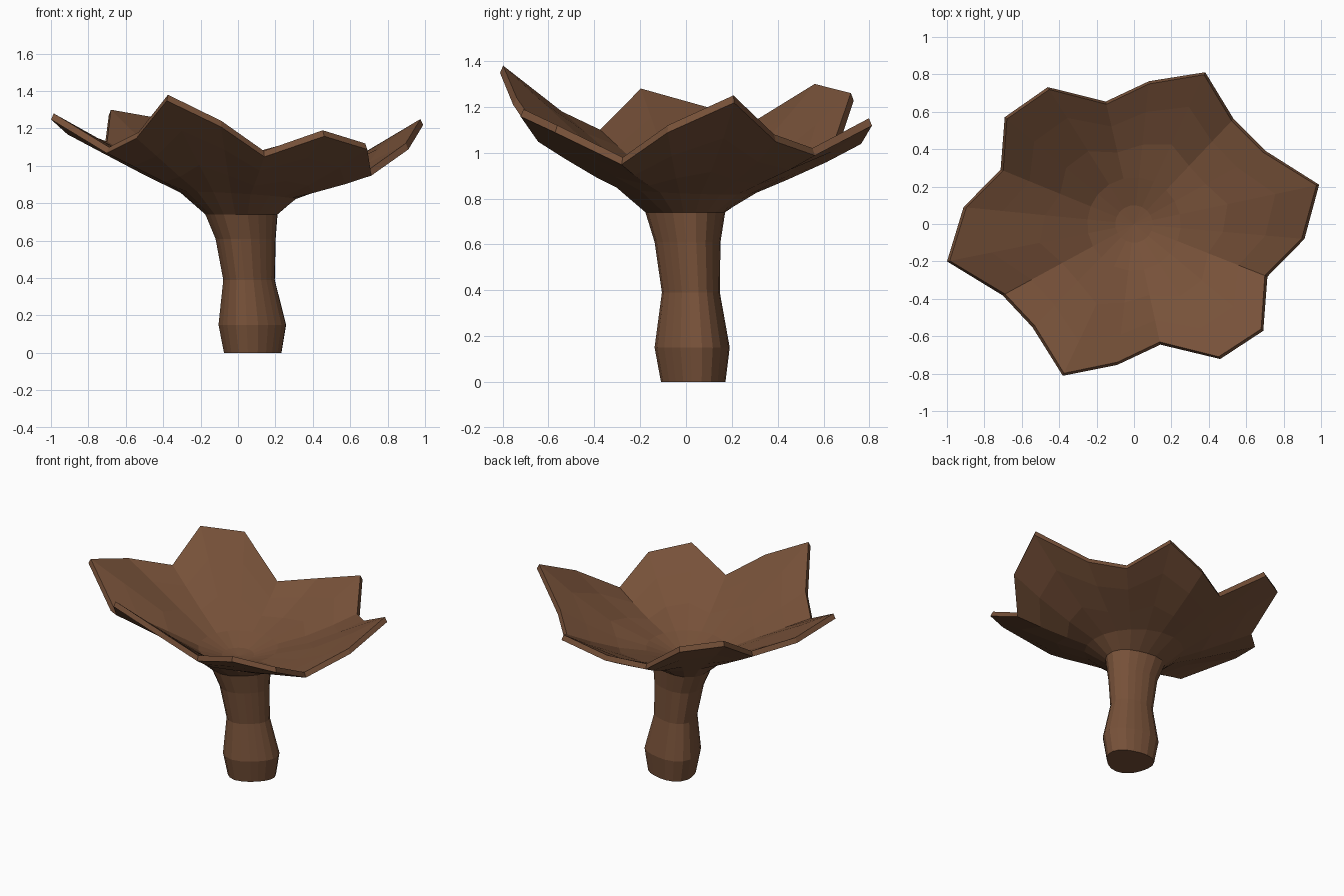
import bpy
import bmesh
from math import atan2, cos, pi
from mathutils import Vector

default_cube = bpy.data.objects.get("Cube")
if default_cube:
    bpy.data.objects.remove(default_cube, do_unlink=True)

# Single brown colour
brown = bpy.data.materials.new("brown")
brown.use_nodes = True
colour = (0.185, 0.083, 0.041, 1)
brown.diffuse_color = colour
shader = brown.node_tree.nodes["Principled BSDF"]
shader.inputs["Base Color"].default_value = colour
shader.inputs["Roughness"].default_value = 0.9

# Ragged petal rim, listed clockwise from the left petal tip
RIM = [
    (.99, .21, 1.25), (.91, -.08, 1.12), (.71, -.28, .98), (.69, -.57, 1.12),
    (.46, -.72, 1.19), (.14, -.64, 1.08), (-.09, -.75, 1.24), (-.38, -.81, 1.38),
    (-.54, -.55, 1.18), (-.7, -.38, 1.1), (-1, -.2, 1.28), (-.91, .09, 1.2),
    (-.71, .29, 1.13), (-.69, .57, 1.3), (-.46, .73, 1.26), (-.15, .65, 1.03),
    (.08, .76, 1.07), (.38, .81, 1.15), (.53, .56, 1.02), (.7, .39, 1.08),
]
# Leaning, waisted stem: centre x, centre y, radii and height of each ring
STEM_RINGS = [
    (.08, .03, .153, .139, 0), (.078, .025, .18, .162, .15),
    (.06, .02, .137, .125, .39), (.042, .005, .16, .142, .61),
    (.02, -.005, .192, .172, .74),
]
rim = [Vector((x * .985, y * .985, z)) for x, y, z in reversed(RIM)]
directions = [Vector((p.x, p.y, 0)).normalized() for p in rim]


def oval(cx, cy, rx, ry, z):
    return [Vector((cx + d.x * rx, cy + d.y * ry, z)) for d in directions]


def stem_ring(cx, cy, rx, ry, z):
    """An oval with a slight three-sided lump, fuller towards the back right."""
    shift = .05 * rx
    points = []
    for d in directions:
        swell = 1 + .07 * cos(3 * (atan2(d.y, d.x) - pi * .75))
        points.append(Vector((cx - shift + d.x * rx * swell, cy + shift + d.y * ry * swell, z)))
    return points


def petal_level(t):
    """Inner points part of the way to the rim, curving up more on the left and back."""
    points = []
    for start, end, d in zip(oval(0, 0, .25, .25, .86), rim, directions):
        bend = 1.2 + .2 * d.x + .1 * d.y
        point = start.lerp(end, t)
        point.z = start.z + (end.z - start.z) * t ** bend
        points.append(point)
    return points


def underside(points):
    """The same points moved out and down by the petal thickness."""
    return [p + d * .015 - Vector((0, 0, .032)) for p, d in zip(points, directions)]


# Surface rings in order: up the stem, under the petals, over the rim, into the throat
inner_levels = [petal_level(t) for t in (0, .35, .7, 1)]
collar = oval(0, 0, .31, .31, .84)
for point in collar:
    point.z -= .06 * point.x + .04 * point.y
levels = [stem_ring(*ring) for ring in STEM_RINGS]
levels.append(collar)
levels += [underside(points) for points in inner_levels[1:]]
levels += inner_levels[::-1]
levels.append(oval(0, 0, .1, .1, .81))

bm = bmesh.new()
rings = [[bm.verts.new(point) for point in points] for points in levels]
count = len(rim)
for lower, upper in zip(rings, rings[1:]):
    for i in range(count):
        j = (i + 1) % count
        bm.faces.new((lower[i], lower[j], upper[j], upper[i]))
bm.faces.new(rings[0][::-1])

# Throat floor
centre = bm.verts.new((0, 0, .8))
for i, vert in enumerate(rings[-1]):
    bm.faces.new((centre, vert, rings[-1][(i + 1) % count]))

mesh = bpy.data.meshes.new("flower_cup")
bm.to_mesh(mesh)
bm.free()
mesh.materials.append(brown)
cup = bpy.data.objects.new("flower_cup", mesh)
bpy.context.scene.collection.objects.link(cup)
